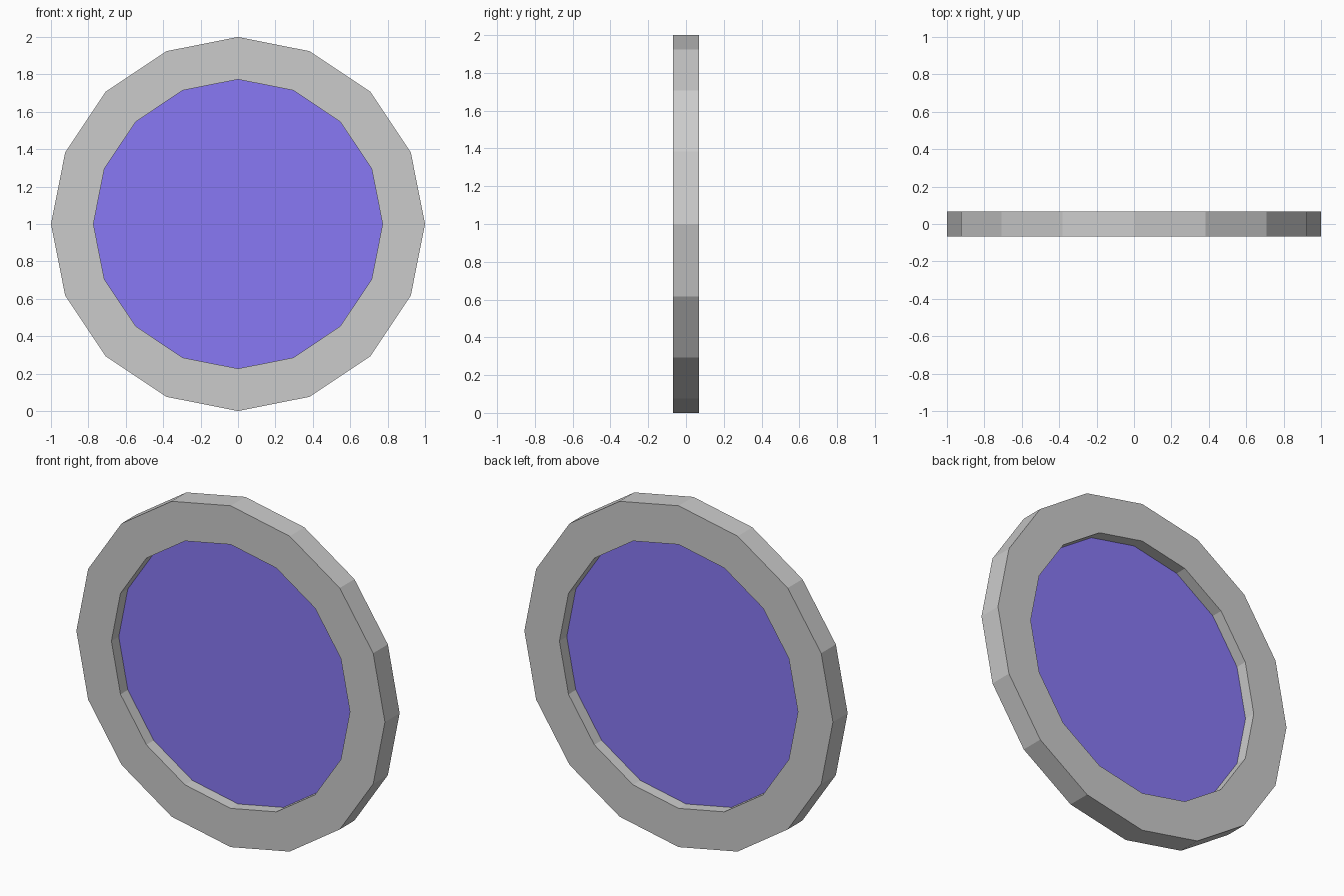
import bpy, bmesh
from math import cos, sin, tau

if "Cube" in bpy.data.objects:
    bpy.data.objects.remove(bpy.data.objects["Cube"])

SIDES = 16
OUTER, INNER = 1.0, 0.773
HALF_DEPTH = 0.068
CENTRE_Z = 1.0


def circle(bm, radius, y):
    """Ring of vertices in an upright plane."""
    return [bm.verts.new((radius * cos(tau * i / SIDES), y,
                          CENTRE_Z + radius * sin(tau * i / SIDES)))
            for i in range(SIDES)]


def finish(bm, name):
    bmesh.ops.recalc_face_normals(bm, faces=bm.faces)
    mesh = bpy.data.meshes.new(name)
    bm.to_mesh(mesh)
    bm.free()
    obj = bpy.data.objects.new(name, mesh)
    bpy.context.collection.objects.link(obj)
    return obj


# Round frame: rectangular section swept around the circle
bm = bmesh.new()
section = [(OUTER, -HALF_DEPTH), (OUTER, HALF_DEPTH),
           (INNER, HALF_DEPTH), (INNER, -HALF_DEPTH)]
loops = [circle(bm, r, y) for r, y in section]
for k, a in enumerate(loops):
    b = loops[(k + 1) % len(loops)]
    for i in range(SIDES):
        j = (i + 1) % SIDES
        bm.faces.new((a[i], a[j], b[j], b[i]))
finish(bm, "round_frame")

# Blue pane set halfway through the frame
bm = bmesh.new()
bm.faces.new(circle(bm, INNER, 0.0))
pane = finish(bm, "pane")
blue = bpy.data.materials.new("blue")
blue.diffuse_color = (0.25, 0.19, 0.91, 1.0)
blue.use_nodes = True
blue.node_tree.nodes["Principled BSDF"].inputs["Base Color"].default_value = blue.diffuse_color
pane.data.materials.append(blue)
